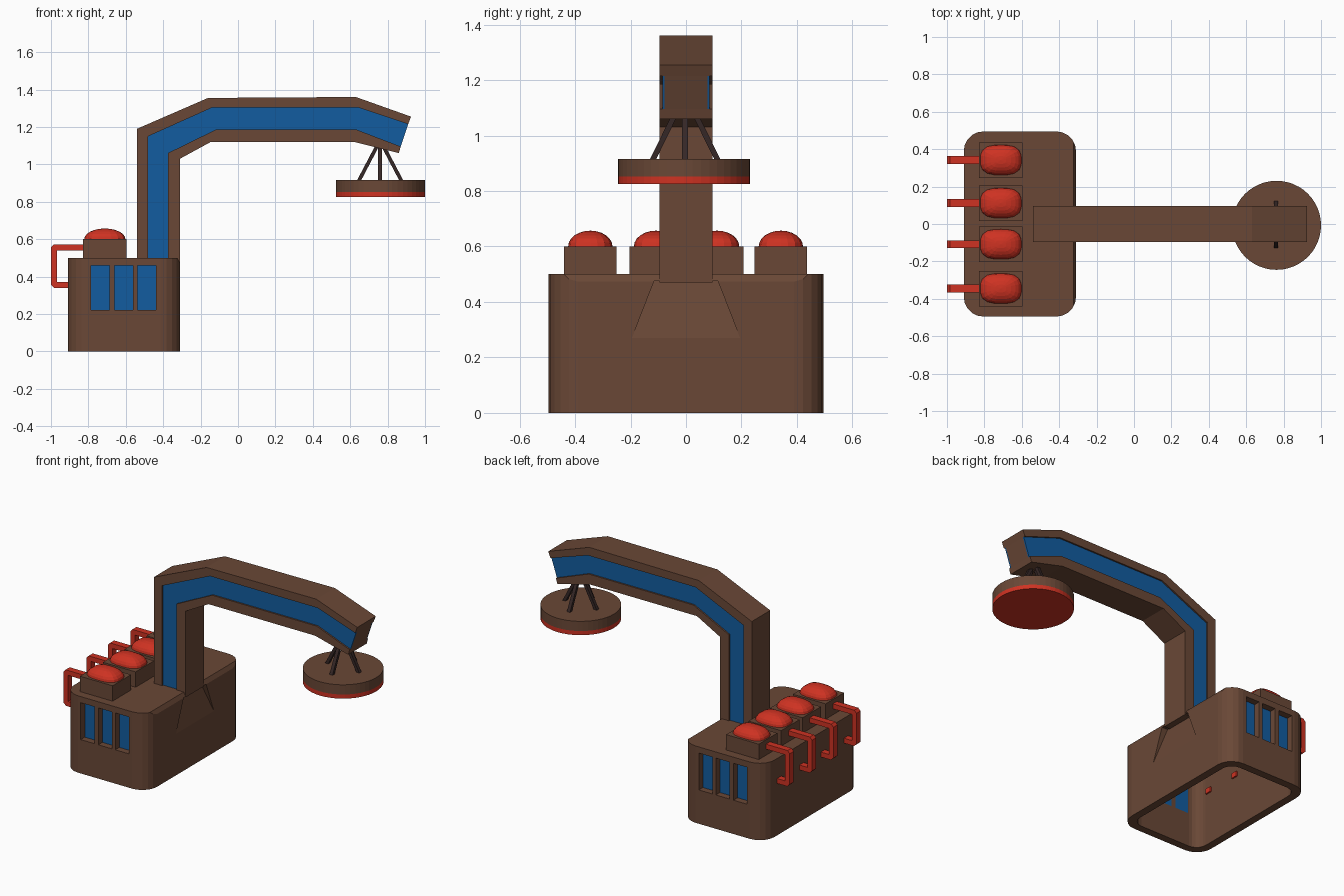
import bpy, bmesh, math
from mathutils import Vector

if "Cube" in bpy.data.objects:
    bpy.data.objects.remove(bpy.data.objects["Cube"])


def material(name, col):
    m = bpy.data.materials.new(name)
    m.diffuse_color = (*col, 1)
    m.use_nodes = True
    m.node_tree.nodes["Principled BSDF"].inputs["Base Color"].default_value = m.diffuse_color
    return m


BROWN = material("brown paint", (0.143, 0.064, 0.037))
BLUE = material("blue panel", (0.006, 0.107, 0.35))
RED = material("red paint", (0.62, 0.032, 0.016))
DARK = material("dark cable", (0.036, 0.02, 0.019))


def finish(name, bm, mat):
    bmesh.ops.recalc_face_normals(bm, faces=bm.faces[:])
    me = bpy.data.meshes.new(name)
    bm.to_mesh(me)
    bm.free()
    me.materials.append(mat)
    ob = bpy.data.objects.new(name, me)
    bpy.context.collection.objects.link(ob)
    return ob


def extrude(name, pts, vec, mat):
    """Extrude a closed 3D outline along vec."""
    bm = bmesh.new()
    f = bm.faces.new([bm.verts.new(p) for p in pts])
    r = bmesh.ops.extrude_face_region(bm, geom=[f])
    bmesh.ops.translate(bm, vec=vec,
                        verts=[v for v in r["geom"] if isinstance(v, bmesh.types.BMVert)])
    return finish(name, bm, mat)


def prism(name, xz, y0, y1, mat):
    return extrude(name, [(x, y0, z) for x, z in xz], (0, y1 - y0, 0), mat)


def box(name, x0, x1, y0, y1, z0, z1, mat):
    return prism(name, [(x0, z0), (x1, z0), (x1, z1), (x0, z1)], y0, y1, mat)


def rounded(name, x0, x1, y0, y1, z0, z1, r, mat):
    pts = []
    for k, (cx, cy) in enumerate([(x1 - r, y1 - r), (x0 + r, y1 - r),
                                  (x0 + r, y0 + r), (x1 - r, y0 + r)]):
        for i in range(6):
            a = math.radians(90 * k + 18 * i)
            pts.append((cx + r * math.cos(a), cy + r * math.sin(a), z0))
    return extrude(name, pts, (0, 0, z1 - z0), mat)


def cut(ob, cutter):
    cutter.hide_render = True
    m = ob.modifiers.new("cut", "BOOLEAN")
    m.operation, m.solver, m.object = "DIFFERENCE", "EXACT", cutter
    bpy.context.view_layer.objects.active = ob
    bpy.ops.object.modifier_apply(modifier=m.name)
    bpy.data.objects.remove(cutter)


# Hollow cabin, open at the bottom
cabin = rounded("cabin", -0.91, -0.31, -0.495, 0.495, 0, 0.5, 0.105, BROWN)
cut(cabin, rounded("hollow", -0.86, -0.36, -0.445, 0.445, -0.1, 0.45, 0.07, BROWN))
cut(cabin, prism("edge_cutter", [(-0.33, 0.51), (-0.3, 0.51), (-0.3, 0.455)], -0.6, 0.6, BROWN))

# Sloping recess below the mast
bm = bmesh.new()
for s in (-1, 1):
    for p in [(-0.31, 0.195, 0.27), (-0.28, 0.195, 0.27),
              (-0.28, 0.115, 0.475), (-0.352, 0.115, 0.475)]:
        bm.verts.new((p[0], s * p[1], p[2]))
bmesh.ops.convex_hull(bm, input=bm.verts[:])
cut(cabin, finish("recess_cutter", bm, BROWN))

# Recessed windows on front and back
for x in (-0.737, -0.61, -0.488):
    cut(cabin, box("window_cutter", x - 0.049, x + 0.049, -0.6, 0.6, 0.22, 0.46, BROWN))
    for s in (-1, 1):
        box("window", x - 0.049, x + 0.049, s * 0.445, s * 0.453, 0.22, 0.46, BLUE)

# Bent arm: core, top and bottom flanges, blue side plates
outer_top = [(-0.54, 0.47), (-0.54, 1.19), (-0.16, 1.355), (0.63, 1.36), (0.925, 1.255)]
inner_top = [(-0.48, 0.47), (-0.48, 1.15), (-0.135, 1.305), (0.64, 1.305), (0.91, 1.215)]
inner_low = [(-0.375, 0.47), (-0.375, 1.06), (-0.12, 1.185), (0.635, 1.185), (0.87, 1.095)]
outer_low = [(-0.31, 0.47), (-0.31, 1.03), (-0.145, 1.12), (0.62, 1.12), (0.86, 1.06)]
prism("arm_core", inner_top + inner_low[::-1], -0.077, 0.077, BROWN)
prism("arm_upper_flange", outer_top + inner_top[::-1], -0.095, 0.095, BROWN)
prism("arm_lower_flange", inner_low + outer_low[::-1], -0.095, 0.095, BROWN)
for s in (-1, 1):
    prism("arm_side_panel", inner_top + inner_low[::-1], s * 0.077, s * 0.085, BLUE)


# Lifting magnet disc with a red underside
def disc(name, z0, z1, mat):
    pts = [(0.762 + 0.238 * math.cos(a), -0.007 + 0.238 * math.sin(a), z0)
           for a in (math.tau * i / 48 for i in range(48))]
    return extrude(name, pts, (0, 0, z1 - z0), mat)


disc("magnet_body", 0.852, 0.915, BROWN)
disc("magnet_face", 0.825, 0.852, RED)

# Four slanting cables
for dx, dy in ((1, 0), (-1, 0), (0, 1), (0, -1)):
    a = Vector((0.76 + dx * 0.115, -0.003 + dy * 0.118, 0.91))
    b = Vector((0.76 + dx * 0.01, -0.003 + dy * 0.02, 1.11))
    w = 0.011
    extrude("cable", [a + Vector(c) for c in ((-w, -w, 0), (w, -w, 0), (w, w, 0), (-w, w, 0))],
            b - a, DARK)

# Engine blocks with red domes and exhaust pipes
pipe = [(-0.825, 0.572), (-0.985, 0.572), (-1.0, 0.555), (-1.0, 0.355), (-0.982, 0.338),
        (-0.85, 0.338), (-0.85, 0.37), (-0.968, 0.37), (-0.968, 0.54), (-0.825, 0.54)]
for y in (-0.345, -0.108, 0.112, 0.342):
    box("engine_block", -0.83, -0.595, y - 0.095, y + 0.095, 0.495, 0.6, BROWN)
    bm = bmesh.new()
    bmesh.ops.create_uvsphere(bm, u_segments=20, v_segments=12, radius=1)
    bmesh.ops.bisect_plane(bm, geom=bm.verts[:] + bm.edges[:] + bm.faces[:],
                           plane_co=(0, 0, -0.01), plane_no=(0, 0, 1), clear_inner=True)
    for v in bm.verts:  # squarish dome
        k = 1 + 0.12 * math.sin(2 * math.atan2(v.co.y, v.co.x)) ** 2
        v.co = (-0.712 + 0.11 * k * v.co.x, y + 0.08 * k * v.co.y, 0.6 + 0.057 * v.co.z)
    finish("engine_dome", bm, RED)
    prism("exhaust_pipe", pipe, y - 0.021, y + 0.021, RED)
